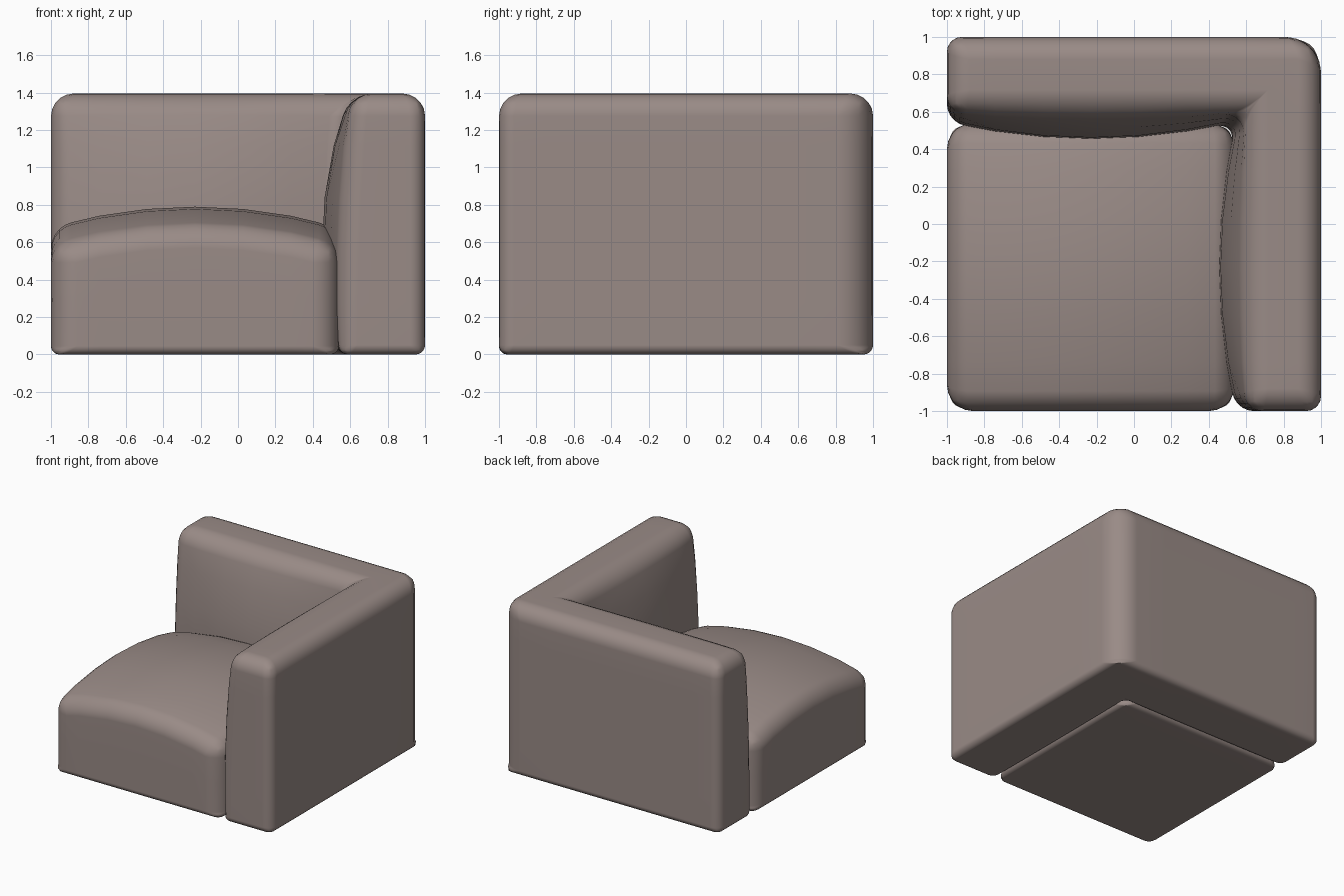
import bpy, bmesh
from mathutils import Vector

if "Cube" in bpy.data.objects:
    bpy.data.objects.remove(bpy.data.objects["Cube"])

INNER = 0.54          # where seat meets the backrest walls
TOP = 1.395
MAX_R = 0.2           # largest rounding radius
MID = (INNER - 1) / 2
HALF = (INNER + 1) / 2

fabric = bpy.data.materials.new("taupe_fabric")
fabric.diffuse_color = (0.32, 0.258, 0.24, 1)
fabric.use_nodes = True
fabric.node_tree.nodes["Principled BSDF"].inputs["Base Color"].default_value = fabric.diffuse_color


def dome(t):
    """1 in the middle of the seat span, 0 at its ends."""
    return 1 - min(1, abs(t - MID) / HALF) ** 2


def padded_block(name, xs, ys, zs, solid, shape, radius):
    """Skin of a cell grid, reshaped by a rule and rounded on its hard edges."""
    bm = bmesh.new()
    verts = {}
    size = (len(xs) - 1, len(ys) - 1)
    nz = len(zs) - 1

    def filled(c):
        return (0 <= c[0] < size[0] and 0 <= c[1] < size[1]
                and 0 <= c[2] < nz and solid(c[0], c[1]))

    def vert(key):
        if key not in verts:
            verts[key] = bm.verts.new((xs[key[0]], ys[key[1]], zs[key[2]]))
        return verts[key]

    for i in range(size[0]):
        for j in range(size[1]):
            for k in range(nz):
                cell = (i, j, k)
                if not filled(cell):
                    continue
                for axis in range(3):
                    for side in (0, 1):
                        nb = list(cell)
                        nb[axis] += 2 * side - 1
                        if filled(nb):
                            continue
                        a, b = (axis + 1) % 3, (axis + 2) % 3
                        quad = []
                        for da, db in ((0, 0), (1, 0), (1, 1), (0, 1)):
                            p = list(cell)
                            p[axis] += side
                            p[a] += da
                            p[b] += db
                            quad.append(vert(tuple(p)))
                        bm.faces.new(quad if side else quad[::-1])

    # mark the hard edges while the block is still square
    weight = bm.edges.layers.float.new("bevel_weight_edge")
    bm.normal_update()
    for e in bm.edges:
        f, g = e.link_faces
        if f.normal.dot(g.normal) < 0.5:
            mid = (e.verts[0].co + e.verts[1].co) / 2
            upright = abs(e.verts[0].co.z - e.verts[1].co.z) > 0.01
            e[weight] = radius(mid, upright) / MAX_R
    for v in bm.verts:
        v.co = shape(v.co.copy())
    for f in bm.faces:
        f.smooth = True

    mesh = bpy.data.meshes.new(name)
    bm.to_mesh(mesh)
    bm.free()
    mesh.materials.append(fabric)
    ob = bpy.data.objects.new(name, mesh)
    bpy.context.collection.objects.link(ob)
    bev = ob.modifiers.new("rounding", 'BEVEL')
    bev.limit_method = 'WEIGHT'
    bev.width = MAX_R
    bev.segments = 5
    bev.use_clamp_overlap = False
    wn = ob.modifiers.new("soft_normals", 'WEIGHTED_NORMAL')
    wn.keep_sharp = True
    return ob


span = [-1 + (INNER + 1) * n / 6 for n in range(7)]


# seat cushion with a domed top
def seat_shape(p):
    edge = 0.57
    p.z *= (edge + 0.11 * dome(p.x) + 0.11 * dome(p.y)) / edge
    return p


def seat_radius(mid, upright):
    if upright:
        return 0.14
    return 0.11 if mid.z > 0.3 else 0.045


padded_block("seat", span, span, [0, 0.28, 0.57],
             lambda i, j: True, seat_shape, seat_radius)


# L-shaped backrest and arm, padded on the inner faces
def wall(t, z):
    h = 1 - ((z - TOP / 2) / (TOP / 2)) ** 2
    return 0.537 + 0.06 * (z / TOP) ** 2 - 0.1 * dome(t) * h


def back_shape(p):
    x, y, z = p
    on_x, on_y = abs(x - INNER) < 1e-4, abs(y - INNER) < 1e-4
    if on_x and y < 0.9:
        p.x = wall(y, z)
    if on_y and x < 0.9:
        p.y = wall(x, z)
    return p


def back_radius(mid, upright):
    if upright:
        if mid.x > 0.9 and mid.y > 0.9:
            return 0.19                       # outer corner
        if mid.x > 0.9 or mid.y > 0.9:
            return 0.08                       # outer ends
        return 0.1                            # inner ends and inside corner
    return 0.12 if mid.z > 0.7 else 0.05


padded_block("backrest_and_arm", span + [1], span + [1],
             [TOP * n / 5 for n in range(6)],
             lambda i, j: i == 6 or j == 6, back_shape, back_radius)
